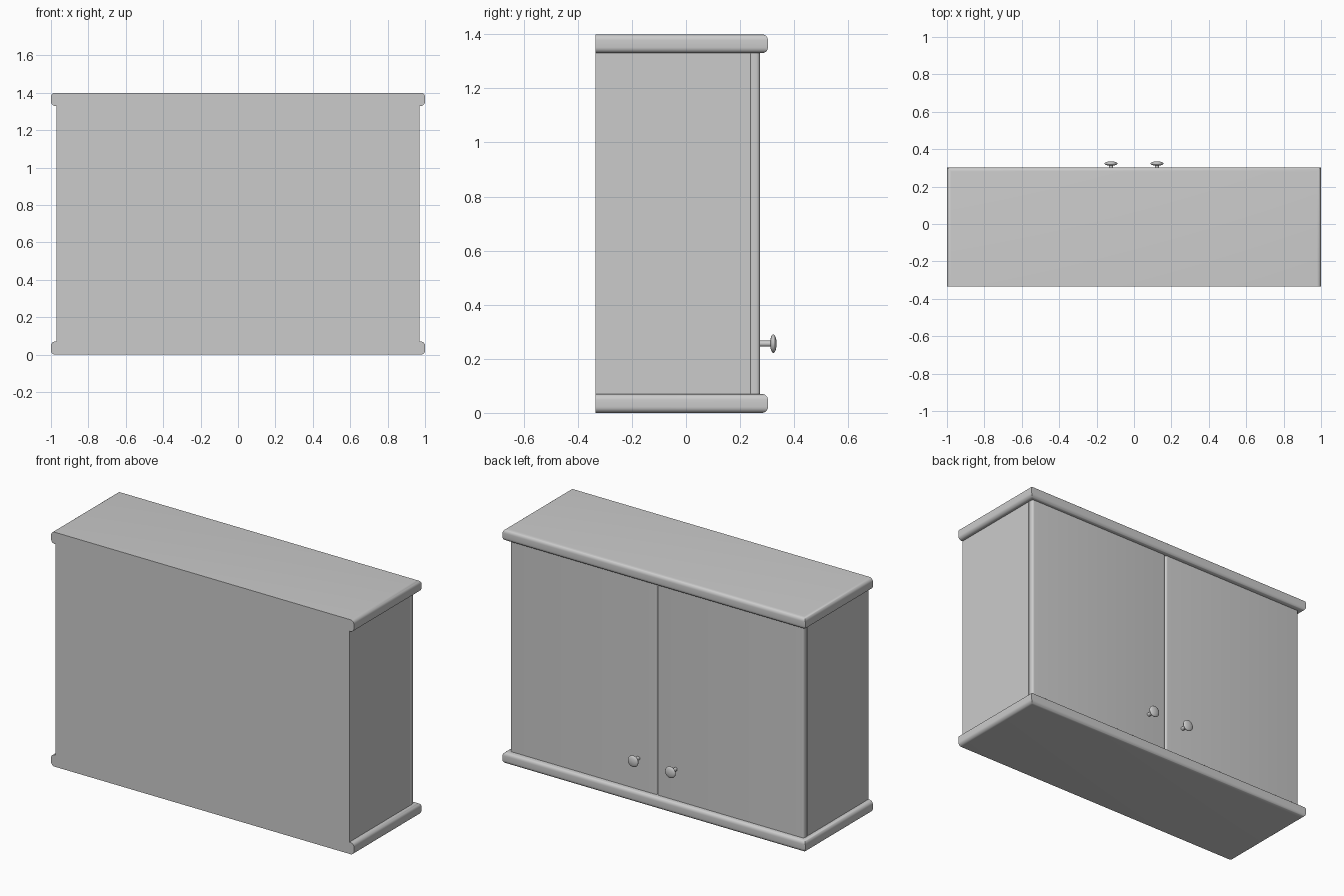
import bpy
import bmesh
from math import sin, cos, pi, radians

if "Cube" in bpy.data.objects:
    bpy.data.objects.remove(bpy.data.objects["Cube"])

BACK = -0.335


def loft(name, rings, caps=True):
    """Skin equal-length closed rings of points and cap both ends."""
    bm = bmesh.new()
    rows = [[bm.verts.new(p) for p in ring] for ring in rings]
    n = len(rows[0])
    for a, b in zip(rows, rows[1:]):
        for i in range(n):
            j = (i + 1) % n
            bm.faces.new((a[i], a[j], b[j], b[i]))
    if caps:
        bm.faces.new(rows[0])
        bm.faces.new(rows[-1])
    bmesh.ops.recalc_face_normals(bm, faces=bm.faces)
    mesh = bpy.data.meshes.new(name)
    bm.to_mesh(mesh)
    bm.free()
    obj = bpy.data.objects.new(name, mesh)
    bpy.context.collection.objects.link(obj)
    bpy.ops.object.select_all(action='DESELECT')
    obj.select_set(True)
    bpy.context.view_layer.objects.active = obj
    bpy.ops.object.shade_smooth_by_angle(angle=radians(35))
    return obj


def arc(cx, cy, r, start, end, steps=6):
    """Points on an arc, angles in degrees."""
    return [(cx + r * cos(radians(start + (end - start) * i / steps)),
             cy + r * sin(radians(start + (end - start) * i / steps)))
            for i in range(steps + 1)]


# Top and bottom boards: bullnosed on front and sides with mitred corners
def board(name, z0, z1, r=0.022):
    profile = arc(-r, z0 + r, r, -90, 0) + arc(-r, z1 - r, r, 0, 90)
    rings = []
    for off, z in profile:
        x, front = 1 + off, 0.303 + off
        rings.append([(-x, BACK, z), (x, BACK, z), (x, front, z), (-x, front, z)])
    loft(name, rings)


board("bottom_board", 0, 0.07)
board("top_board", 1.33, 1.4)

# Carcass
loft("carcass", [[(-0.97, BACK, z), (0.97, BACK, z), (0.97, 0.238, z), (-0.97, 0.238, z)]
                 for z in (0.07, 1.33)])

# Door with rounded vertical edges
def door(name, side):
    x0, x1, y0, y1, r, rb = 0.001, 0.97, 0.238, 0.274, 0.014, 0.006
    outline = (arc(x0 + rb, y0 + rb, rb, 180, 270, 3) + arc(x1 - rb, y0 + rb, rb, 270, 360, 3)
               + arc(x1 - r, y1 - r, r, 0, 90) + arc(x0 + r, y1 - r, r, 90, 180))
    loft(name, [[(side * x, y, z) for x, y in outline] for z in (0.07, 1.33)])


# Turned knob: base of stem, stem, flattened domed head
def knob(name, x, z=0.256, sides=32):
    profile = [(0.011, 0.270), (0.011, 0.312)]
    profile += [(0.034 * cos(t), 0.323 + 0.012 * sin(t))
                for t in [radians(-66 + 12 * i) for i in range(13)]]
    profile.append((0.004, 0.335))
    loft(name, [[(x + r * cos(2 * pi * i / sides), y, z + r * sin(2 * pi * i / sides))
                 for i in range(sides)] for r, y in profile])


for label, side in (("left", -1), ("right", 1)):
    door(label + "_door", side)
    knob(label + "_knob", side * 0.123)
